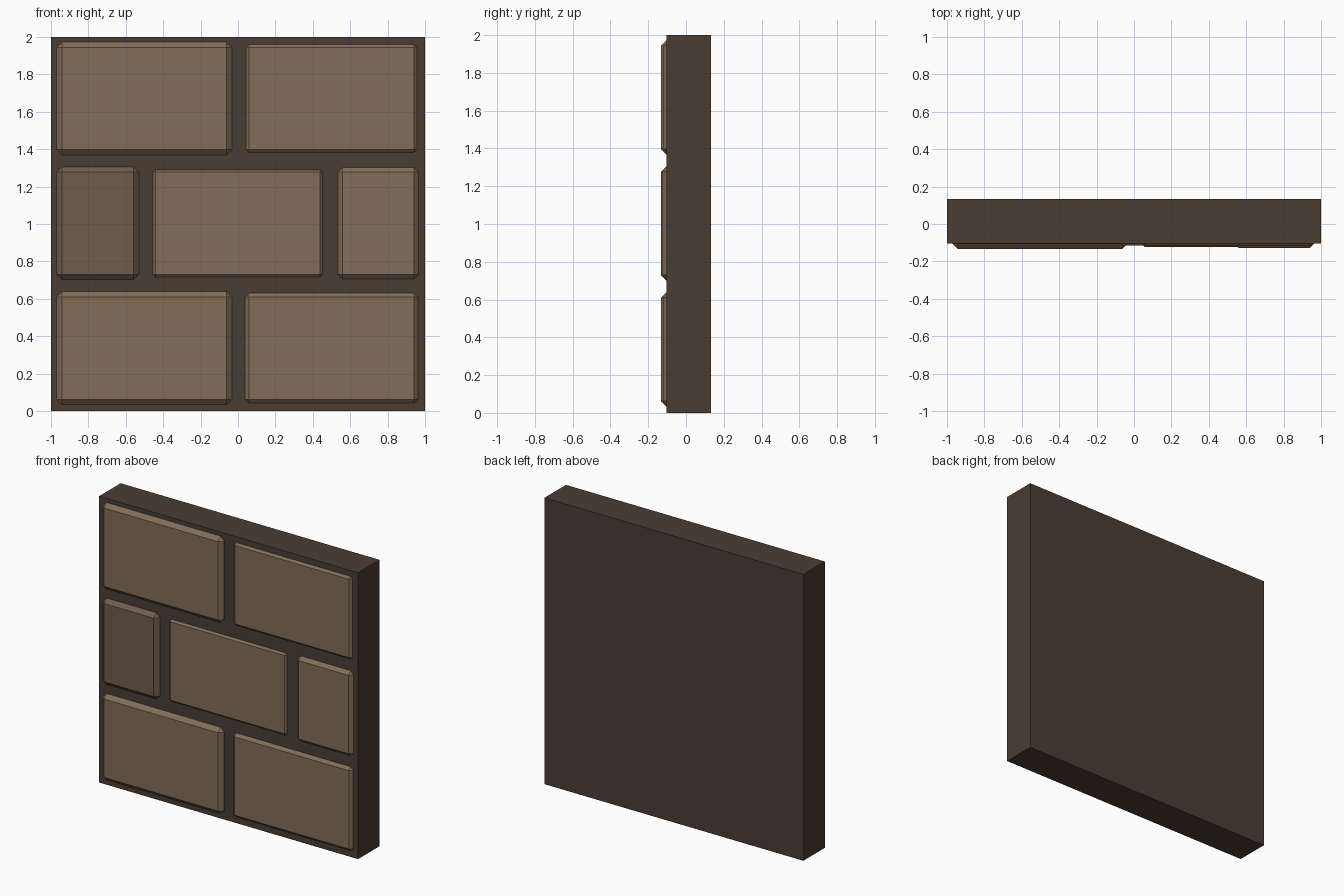
import bpy
import bmesh
from mathutils import Vector

if "Cube" in bpy.data.objects:
    bpy.data.objects.remove(bpy.data.objects["Cube"])


def material(name, rgb):
    m = bpy.data.materials.new(name)
    m.diffuse_color = (*rgb, 1)
    m.use_nodes = True
    m.node_tree.nodes["Principled BSDF"].inputs["Base Color"].default_value = m.diffuse_color
    return m


def box(name, x, y, z, mat, bevel=0):
    """Box from (min, max) ranges, optionally with all edges chamfered."""
    bm = bmesh.new()
    bmesh.ops.create_cube(bm, size=1)
    for v in bm.verts:
        v.co = Vector([a[0] + (c + 0.5) * (a[1] - a[0]) for a, c in zip((x, y, z), v.co)])
    if bevel:
        bmesh.ops.bevel(bm, geom=bm.edges[:], offset=bevel, segments=1,
                        affect='EDGES', clamp_overlap=True)
    bmesh.ops.recalc_face_normals(bm, faces=bm.faces[:])
    mesh = bpy.data.meshes.new(name)
    bm.to_mesh(mesh)
    bm.free()
    mesh.materials.append(mat)
    obj = bpy.data.objects.new(name, mesh)
    bpy.context.collection.objects.link(obj)
    return obj


mortar = material("mortar", (0.068, 0.047, 0.034))
stone = material("stone", (0.225, 0.155, 0.102))
dark_stone = material("dark_stone", (0.162, 0.11, 0.076))

# Mortar slab behind the bricks
FRONT = -0.103
box("wall_slab", (-1, 1), (FRONT, 0.133), (0, 2), mortar)

# Brick courses: bottom z, then (left, right, protrusion, material) per brick
courses = [
    (0.035, [(-0.97, -0.033, 0.030, stone), (0.03, 0.97, 0.020, stone)]),
    (0.702, [(-0.97, -0.53, 0.030, dark_stone), (-0.47, 0.467, 0.013, stone),
             (0.53, 0.97, 0.024, stone)]),
    (1.369, [(-0.97, -0.033, 0.030, stone), (0.03, 0.97, 0.015, stone)]),
]
for row, (z, bricks) in enumerate(courses, 1):
    for col, (x0, x1, out, mat) in enumerate(bricks, 1):
        front = FRONT - out
        box(f"brick_{row}_{col}", (x0, x1), (front, front + 0.14), (z, z + 0.603), mat, 0.028)
